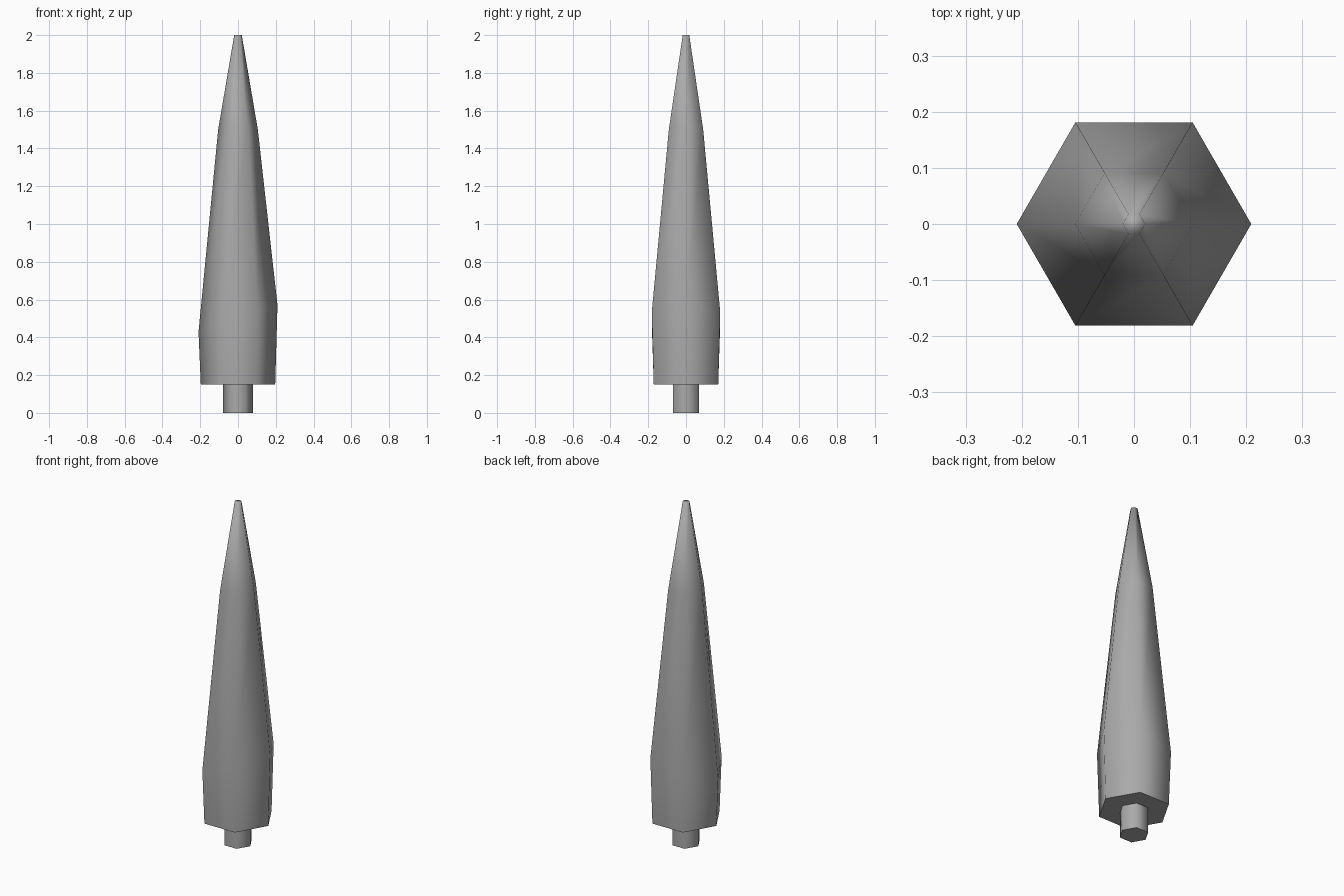
import bpy, bmesh, math

cube = bpy.data.objects.get("Cube")
if cube:
    bpy.data.objects.remove(cube, do_unlink=True)

SIDES = 6


def make_material(name, colour):
    mat = bpy.data.materials.new(name)
    mat.use_nodes = True
    mat.diffuse_color = colour
    mat.node_tree.nodes["Principled BSDF"].inputs["Base Color"].default_value = colour
    return mat


def lathe(name, rings, mat, smooth_angle):
    """Hexagonal column through rings of (radius, height, tilt along x)."""
    bm = bmesh.new()
    loops = []
    for radius, height, tilt in rings:
        loop = []
        for i in range(SIDES):
            a = math.tau * i / SIDES
            x, y = radius * math.cos(a), radius * math.sin(a)
            loop.append(bm.verts.new((x, y, height + tilt * x)))
        loops.append(loop)
    for low, high in zip(loops, loops[1:]):
        for i in range(SIDES):
            j = (i + 1) % SIDES
            bm.faces.new((low[i], low[j], high[j], high[i]))
    bm.faces.new(loops[0][::-1])
    bm.faces.new(loops[-1])
    mesh = bpy.data.meshes.new(name)
    bm.to_mesh(mesh)
    bm.free()
    mesh.materials.append(mat)
    obj = bpy.data.objects.new(name, mesh)
    bpy.context.collection.objects.link(obj)
    bpy.ops.object.select_all(action="DESELECT")
    obj.select_set(True)
    bpy.context.view_layer.objects.active = obj
    bpy.ops.object.shade_smooth_by_angle(angle=math.radians(smooth_angle))
    return obj


grey = make_material("plain grey", (0.4, 0.4, 0.4, 1))

# Tall tapering crown, its widest ring slightly tilted
lathe("foliage", [(0.197, 0.15, 0), (0.209, 0.5, 0.34),
                  (0.105, 1.5, 0), (0.02, 2.0, 0)], grey, 85)

# Short trunk under the crown
lathe("trunk", [(0.08, 0, 0), (0.08, 0.15, 0)], grey, 70)
